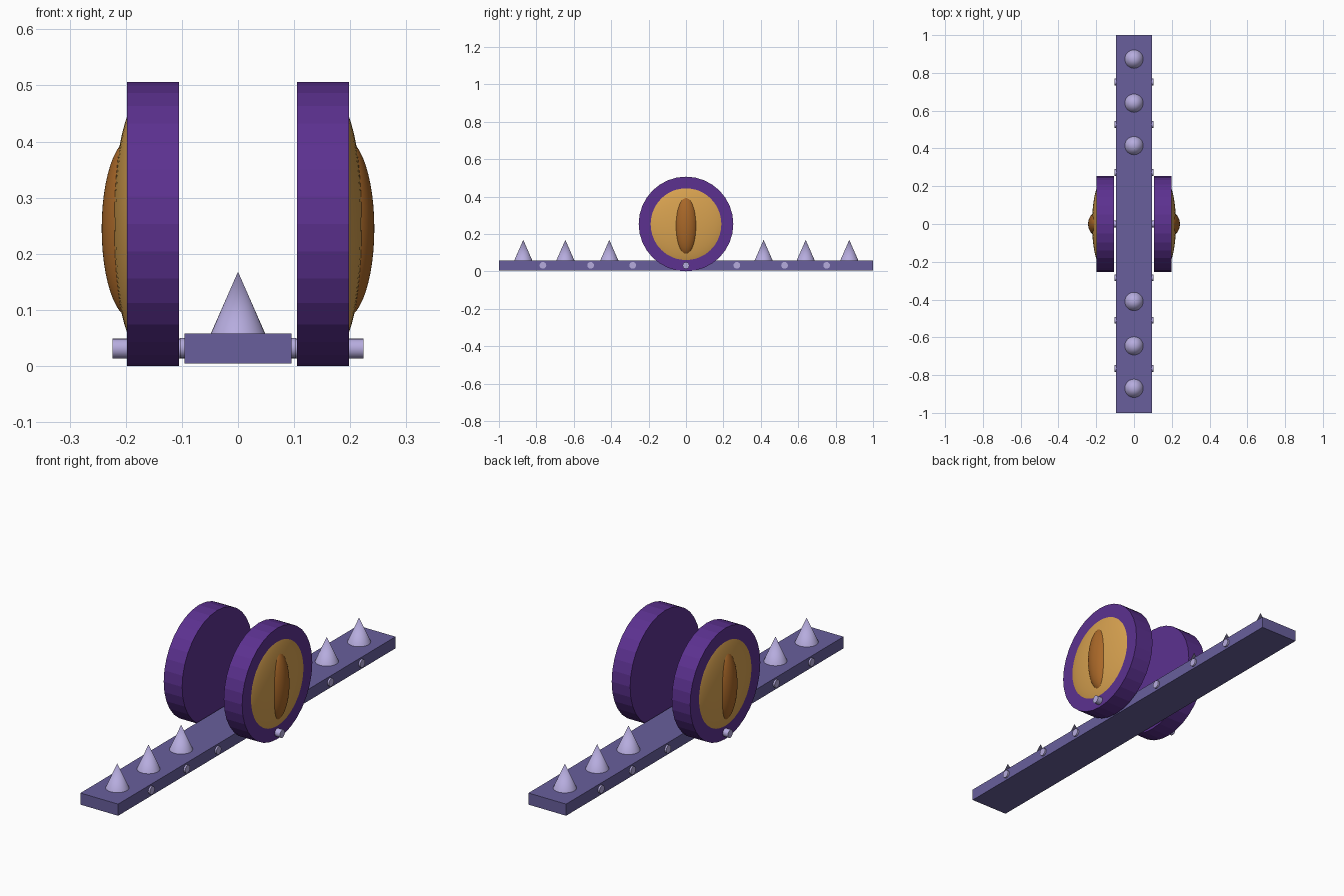
import bpy, math

if "Cube" in bpy.data.objects:
    bpy.data.objects.remove(bpy.data.objects["Cube"])


def material(name, rgb):
    m = bpy.data.materials.new(name)
    lin = [((c / 255 + 0.055) / 1.055) ** 2.4 for c in rgb]
    m.diffuse_color = (*lin, 1)
    m.use_nodes = True
    m.node_tree.nodes["Principled BSDF"].inputs["Base Color"].default_value = m.diffuse_color
    return m


slate = material("slate purple", (104, 95, 156))
violet = material("deep violet", (92, 49, 144))
lilac = material("pale lilac", (182, 172, 222))
gold = material("gold", (216, 162, 80))
brown = material("amber brown", (168, 103, 40))


def finish(name, mat, smooth=False):
    ob = bpy.context.object
    ob.name = name
    ob.data.materials.append(mat)
    if smooth:
        bpy.ops.object.shade_smooth_by_angle(angle=math.radians(40))
    return ob


def x_cylinder(name, mat, radius, x0, x1, y, z, sides, smooth=False):
    bpy.ops.mesh.primitive_cylinder_add(
        vertices=sides, radius=radius, depth=x1 - x0,
        location=((x0 + x1) / 2, y, z), rotation=(0, math.pi / 2, 0))
    return finish(name, mat, smooth)


def ellipsoid(name, mat, loc, size):
    bpy.ops.mesh.primitive_uv_sphere_add(segments=48, ring_count=24, location=loc)
    bpy.context.object.scale = size
    return finish(name, mat, True)


# Long flat bar
bpy.ops.mesh.primitive_cube_add(size=1, location=(0, 0, 0.031))
bpy.context.object.scale = (0.19, 2, 0.053)
finish("bar", slate)

# Spikes along the top
for y in (-0.87, -0.645, -0.41, 0.415, 0.64, 0.873):
    bpy.ops.mesh.primitive_cone_add(vertices=32, radius1=0.051, depth=0.116,
                                    location=(0, y, 0.11))
    finish("spike", lilac, True)

# Cross pins through the bar, the middle one also holding the discs
for y in (-0.765, -0.51, -0.285, 0.272, 0.527, 0.752):
    x_cylinder("pin", lilac, 0.018, -0.103, 0.103, y, 0.032, 16, True)
x_cylinder("axle_pin", lilac, 0.018, -0.224, 0.224, 0, 0.031, 16, True)

# Eye discs on each side
for side in (-1, 1):
    x0, x1 = sorted((side * 0.105, side * 0.198))
    x_cylinder("eye_disc", violet, 0.253, x0, x1, 0, 0.253, 32)
    ellipsoid("iris", gold, (side * 0.17, 0, 0.252), (0.052, 0.225, 0.228))
    ellipsoid("pupil", brown, (side * 0.19, 0, 0.245), (0.053, 0.065, 0.16))
